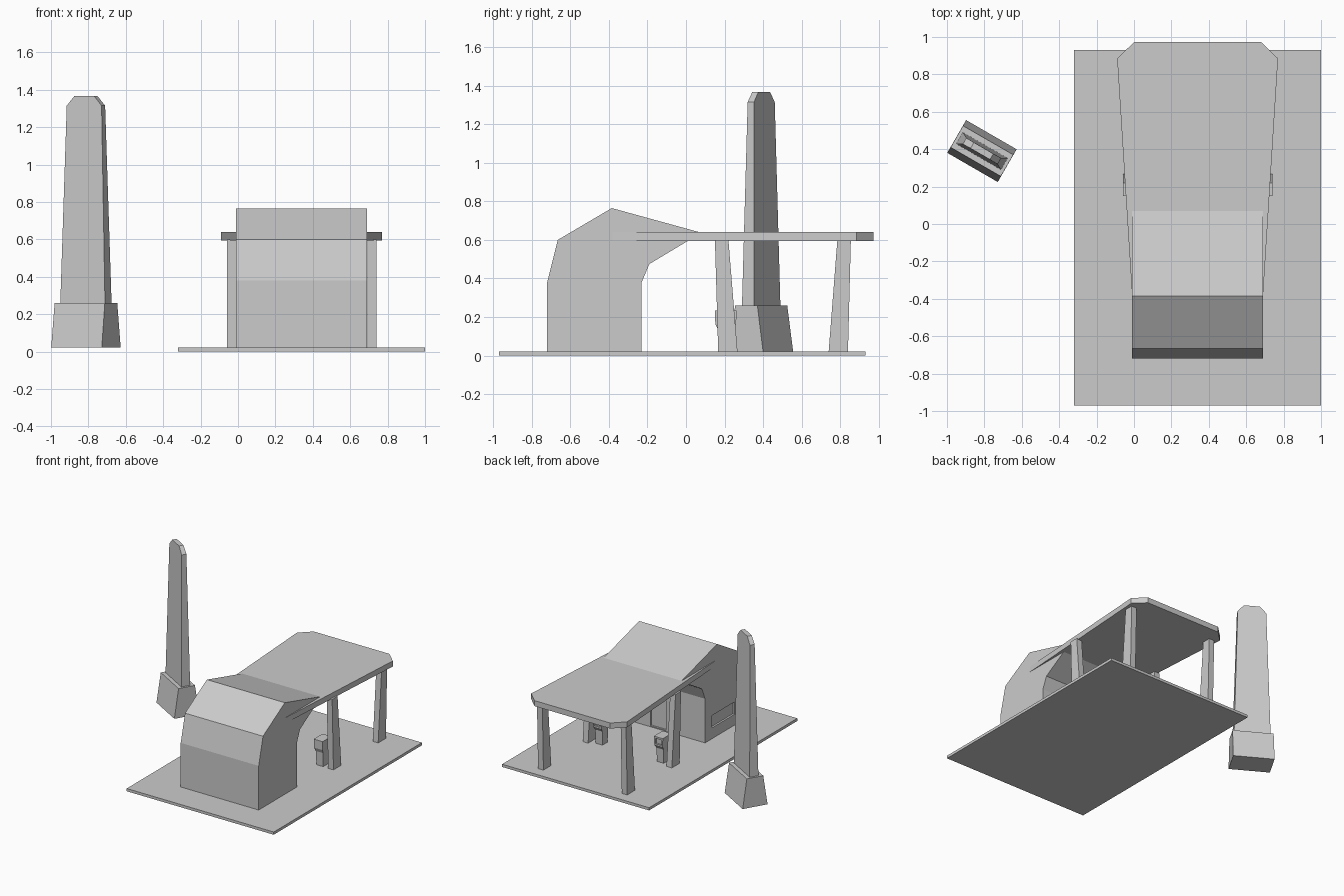
import bpy, bmesh
from math import radians
from mathutils import Matrix

if "Cube" in bpy.data.objects:
    bpy.data.objects.remove(bpy.data.objects["Cube"])


def make_object(name, bm):
    bmesh.ops.recalc_face_normals(bm, faces=bm.faces)
    mesh = bpy.data.meshes.new(name)
    bm.to_mesh(mesh)
    bm.free()
    obj = bpy.data.objects.new(name, mesh)
    bpy.context.collection.objects.link(obj)
    return obj


def loft(name, rings):
    """Join closed rings of points and cap both ends."""
    bm = bmesh.new()
    loops = [[bm.verts.new(p) for p in ring] for ring in rings]
    n = len(loops[0])
    for a, b in zip(loops, loops[1:]):
        for i in range(n):
            j = (i + 1) % n
            bm.faces.new((a[i], a[j], b[j], b[i]))
    bm.faces.new(loops[0])
    bm.faces.new(loops[-1])
    return make_object(name, bm)


def tower(name, sections):
    """Stack of rectangles: (z, centre x, centre y, width, depth)."""
    return loft(name, [[(x + sx * w / 2, y + sy * d / 2, z)
                        for sx, sy in ((-1, -1), (1, -1), (1, 1), (-1, 1))]
                       for z, x, y, w, d in sections])


def box(name, x0, x1, y0, y1, z0, z1):
    x, y, w, d = (x0 + x1) / 2, (y0 + y1) / 2, x1 - x0, y1 - y0
    return tower(name, [(z0, x, y, w, d), (z1, x, y, w, d)])


def cut(obj, *cutters):
    for c in cutters:
        mod = obj.modifiers.new("recess", 'BOOLEAN')
        mod.operation, mod.solver, mod.object = 'DIFFERENCE', 'EXACT', c
    dg = bpy.context.evaluated_depsgraph_get()
    mesh = bpy.data.meshes.new_from_object(obj.evaluated_get(dg))
    obj.modifiers.clear()
    obj.data = mesh
    for c in cutters:
        bpy.data.objects.remove(c)


MID = 0.34  # centre line of the station

# Ground slab
box("ground_slab", -0.32, 1.0, -0.97, 0.93, 0, 0.022)

# Shop building, extruded from its side profile
profile = [(-0.72, 0.022), (-0.72, 0.38), (-0.665, 0.60), (-0.385, 0.765),
           (0.07, 0.64), (0.01, 0.595), (-0.19, 0.475), (-0.23, 0.38), (-0.23, 0.022)]
shop = loft("shop_building", [[(x, y, z) for y, z in profile] for x in (-0.01, 0.69)])
cut(shop,
    box("window_cutter", -0.05, 0.005, -0.61, -0.32, 0.11, 0.21),
    box("door_cutter", 0.34, 0.48, -0.245, -0.15, 0.03, 0.32))

# Canopy, tapering into the shop
half = [(0.345, -0.46), (0.43, 0.885), (0.34, 0.972)]
outline = [(MID + x, y) for x, y in half] + [(MID - x, y) for x, y in reversed(half)]
loft("canopy", [[(x, y, z) for x, y in outline] for z in (0.595, 0.64)])

# Leaning canopy columns and fuel pumps, mirrored about the centre line
for side, s in (("left", -1), ("right", 1)):
    x = MID + s * 0.376
    tower(f"front_column_{side}", [(0.022, x, 0.217, 0.048, 0.10), (0.6, x, 0.185, 0.048, 0.07)])
    tower(f"back_column_{side}", [(0.022, x, 0.79, 0.048, 0.10), (0.6, x, 0.82, 0.048, 0.07)])
    px = MID + s * 0.275
    pump = tower(f"fuel_pump_{side}", [(0.022, px, 0.203, 0.06, 0.065), (0.135, px, 0.203, 0.065, 0.075),
                                       (0.165, px, 0.206, 0.075, 0.108), (0.235, px, 0.206, 0.08, 0.112)])
    cut(pump, box("screen_cutter", px - 0.027, px + 0.027, 0.245, 0.30, 0.175, 0.22))

# Roadside sign pylon on a wedge plinth, turned 30 degrees
place = Matrix.Translation((-0.813, 0.39, 0)) @ Matrix.Rotation(radians(-30), 4, 'Z')
plinth = tower("sign_plinth", [(0.022, 0, 0, 0.312, 0.202), (0.26, 0, 0, 0.31, 0.133)])
pylon = tower("sign_pylon", [(0.255, 0, 0, 0.276, 0.071), (1.315, 0, 0, 0.215, 0.038),
                             (1.368, 0, 0, 0.12, 0.036)])
for obj in (plinth, pylon):
    obj.matrix_world = place
